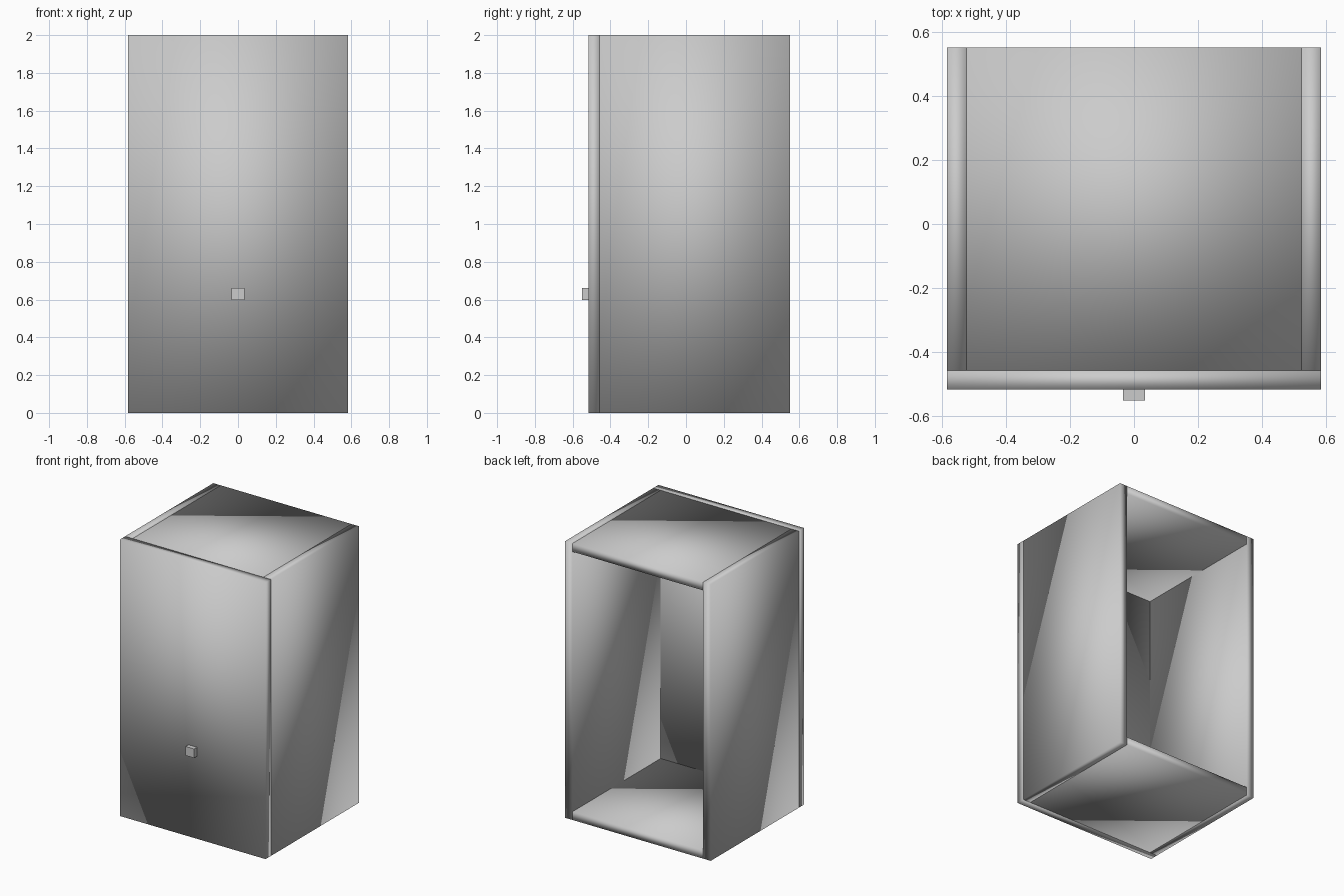
import bpy
import bmesh

default = bpy.data.objects.get("Cube")
if default:
    bpy.data.objects.remove(default, do_unlink=True)

grey = bpy.data.materials.new("light_grey")
grey.use_nodes = True
colour = (0.6, 0.6, 0.6, 1)
grey.diffuse_color = colour
grey.node_tree.nodes["Principled BSDF"].inputs["Base Color"].default_value = colour


def box(name, low, high, smooth=True):
    """Box between two opposite corners."""
    bm = bmesh.new()
    bmesh.ops.create_cube(bm, size=1)
    for v in bm.verts:
        for i in range(3):
            v.co[i] = high[i] if v.co[i] > 0 else low[i]
    for f in bm.faces:
        f.smooth = smooth
    mesh = bpy.data.meshes.new(name)
    bm.to_mesh(mesh)
    bm.free()
    mesh.materials.append(grey)
    obj = bpy.data.objects.new(name, mesh)
    bpy.context.collection.objects.link(obj)
    return obj


# Main dimensions
half_width, height, thick = 0.583, 2.0, 0.06
inner = half_width - thick
back, front = 0.55, -0.457
door_face = front - thick

# Carcass: open at the back
box("left_side_panel", (inner, front, 0), (half_width, back, height))
box("right_side_panel", (-half_width, front, 0), (-inner, back, height))
box("bottom_panel", (-inner, front, 0), (inner, back, thick))
box("top_panel", (-inner, front, height - thick), (inner, back, height))

# Door covering the whole front, with a small square knob
box("door", (-half_width, door_face, 0), (half_width, front, height))
box("door_knob", (-0.034, -0.55, 0.597), (0.034, door_face, 0.662), smooth=False)
